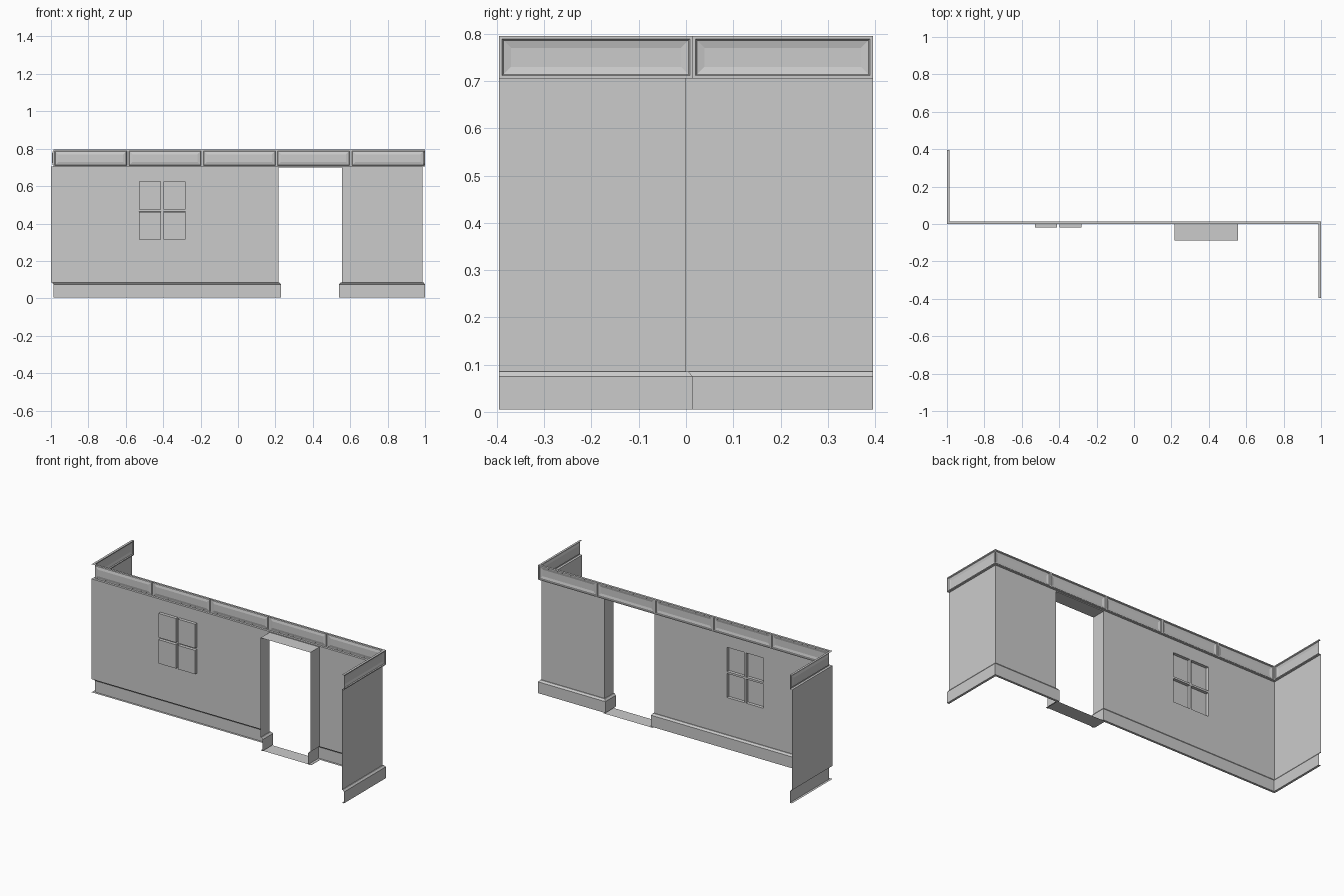
import bpy, bmesh
from mathutils import Vector

if "Cube" in bpy.data.objects:
    bpy.data.objects.remove(bpy.data.objects["Cube"])

D = 0.014            # how far the trim stands out from the wall sheet
END = 0.395          # reach of the side wings
XR = 1 - D           # right wing plane


def offset_path(path, d):
    """Shift a 2D path to its left side with mitred corners."""
    pts = [Vector(p) for p in path]
    dirs = [(b - a).normalized() for a, b in zip(pts, pts[1:])]
    norms = [Vector((-t.y, t.x)) for t in dirs]
    out = []
    for i, p in enumerate(pts):
        n1, n2 = norms[max(i - 1, 0)], norms[min(i, len(norms) - 1)]
        out.append(p + (n1 + n2) * d / (1 + n1.dot(n2)))
    return out


def sweep(bm, path, profile):
    """Sweep an (offset, z) profile along the path as an open sheet."""
    rows = [[bm.verts.new((p.x, p.y, z)) for p in offset_path(path, d)] for d, z in profile]
    for lo, hi in zip(rows, rows[1:]):
        for i in range(len(path) - 1):
            bm.faces.new((lo[i], hi[i], hi[i + 1], lo[i + 1]))
    bm.normal_update()


def finish(bm, name):
    mesh = bpy.data.meshes.new(name)
    bm.to_mesh(mesh)
    bm.free()
    bpy.context.collection.objects.link(bpy.data.objects.new(name, mesh))


def inset(bm, faces, thickness, depth):
    bmesh.ops.inset_individual(bm, faces=faces, thickness=thickness, depth=depth, use_even_offset=True)


# wall sheets with baseboard step, turning into the door jambs
base = [(0, .005), (D, .005), (D, .075), (.005, .086), (0, .086)]
WX = (-.53, -.411, -.399, -.28)
WZ = (.315, .463, .475, .625)
JL, JR, JY = .216, .555, -.088

bm = bmesh.new()
left_path = [(-1, END), (-1, 0)] + [(x, 0) for x in WX] + [(JL, 0), (JL, JY)]
sweep(bm, left_path, base + [(0, z) for z in WZ] + [(0, .70)])

# window: four panes pushed to the front, leaving the glazing bars
panes = []
for f in bm.faces:
    c = f.calc_center_median()
    if (abs(c.y) < 1e-4 and WX[0] < c.x < WX[3] and WZ[0] < c.z < WZ[3]
            and abs(c.x + .405) > .01 and abs(c.z - .469) > .01):
        panes.append(f)
inset(bm, panes, .0005, -.018)
finish(bm, "left_wall_with_window")

bm = bmesh.new()
sweep(bm, [(JR, JY), (JR, 0), (XR, 0), (XR, -END)], base + [(0, .70)])
finish(bm, "right_wall")

# crown band with recessed panels
bm = bmesh.new()
step = (1 + XR) / 5
crown_path = ([(-1, END), (-1, 0)] + [(-1 + D + step * i, 0) for i in range(1, 5)]
              + [(XR, 0), (XR, -END)])
sweep(bm, crown_path, [(0, .70), (0, .705), (D, .705), (D, .795), (0, .795)])
panels = [f for f in bm.faces if abs(f.calc_center_median().z - .75) < .01]
inset(bm, panels, .006, 0)
inset(bm, panels, .003, -.005)
inset(bm, panels, .016, -.004)
finish(bm, "crown_panels")

# door threshold and head
for name, y0, y1, z in (("door_threshold", -.076, D, 0), ("door_head", JY, 0, .70)):
    bm = bmesh.new()
    bm.faces.new([bm.verts.new(p) for p in
                  ((JL, y0, z), (JR, y0, z), (JR, y1, z), (JL, y1, z))])
    finish(bm, name)
